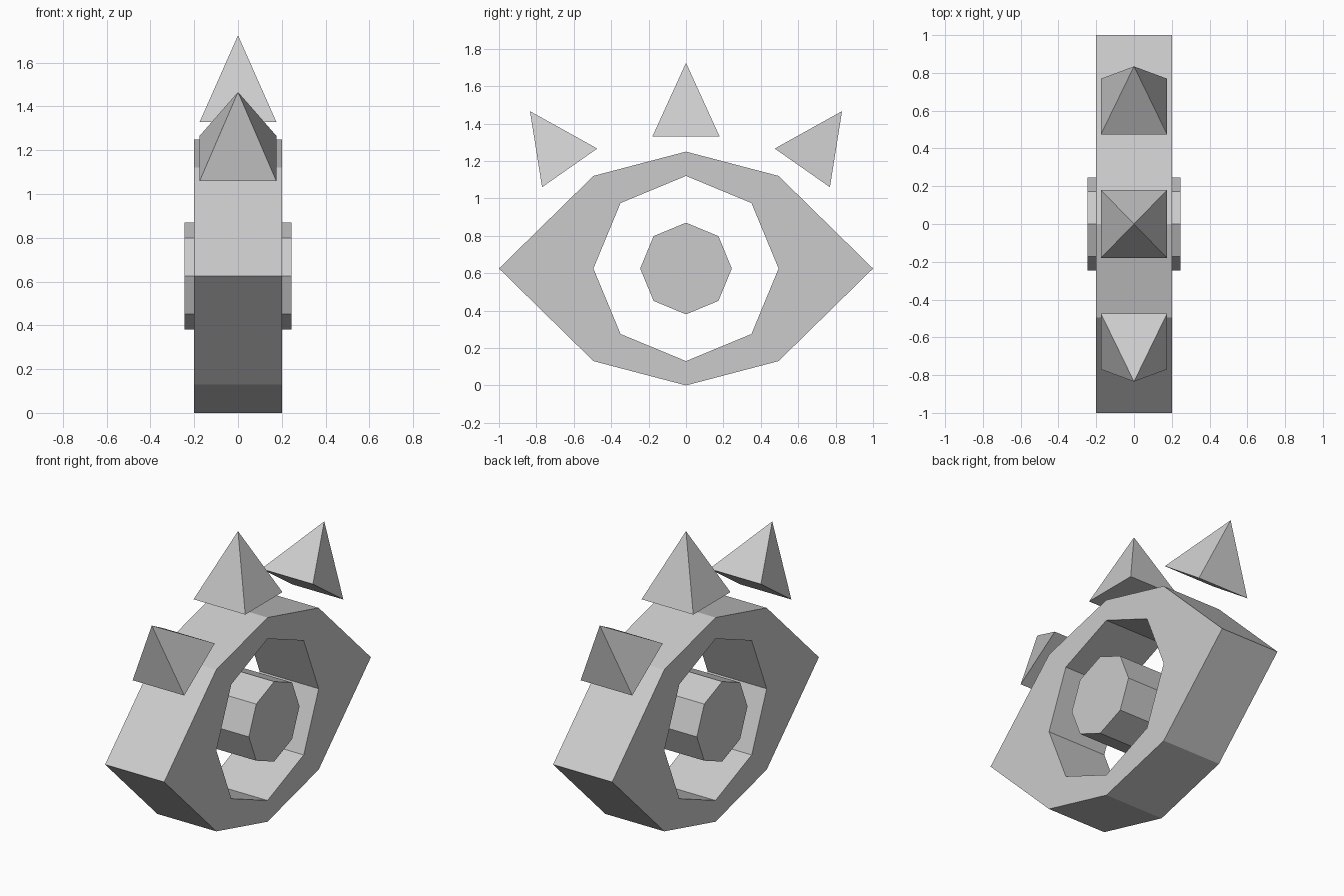
import bpy, bmesh, math
from mathutils import Vector

if "Cube" in bpy.data.objects:
    bpy.data.objects.remove(bpy.data.objects["Cube"])

CZ = 0.625          # height of the eye centre

grey = bpy.data.materials.new("light_grey")
grey.diffuse_color = (0.6, 0.6, 0.6, 1)
grey.use_nodes = True
grey.node_tree.nodes["Principled BSDF"].inputs["Base Color"].default_value = grey.diffuse_color


def finish(name, bm):
    bmesh.ops.recalc_face_normals(bm, faces=bm.faces)
    me = bpy.data.meshes.new(name)
    bm.to_mesh(me)
    bm.free()
    me.materials.append(grey)
    ob = bpy.data.objects.new(name, me)
    bpy.context.collection.objects.link(ob)
    return ob


def loop(bm, x, pts):
    return [bm.verts.new((x, y, z)) for y, z in pts]


def octagon(r):
    return [(r * math.cos(i * math.pi / 4), CZ + r * math.sin(i * math.pi / 4)) for i in range(8)]


def bridge(bm, a, b):
    n = len(a)
    for i in range(n):
        j = (i + 1) % n
        bm.faces.new((a[i], a[j], b[j], b[i]))


# Almond-shaped eye frame with an octagonal opening
outline = [(1, CZ), (0.495, 1.12), (0, 1.25), (-0.495, 1.12),
           (-1, CZ), (-0.495, 0.13), (0, 0), (0.495, 0.13)]
bm = bmesh.new()
rings = [loop(bm, 0.2, outline), loop(bm, 0.2, octagon(0.495)),
         loop(bm, -0.2, octagon(0.495)), loop(bm, -0.2, outline)]
for i in range(4):
    bridge(bm, rings[i], rings[(i + 1) % 4])
finish("eye_frame", bm)

# Octagonal pupil floating in the opening
bm = bmesh.new()
right, left = loop(bm, 0.245, octagon(0.245)), loop(bm, -0.245, octagon(0.245))
bridge(bm, right, left)
bm.faces.new(right)
bm.faces.new(left)
finish("pupil", bm)


# Pyramid lashes fanned over the frame
def lash(name, base_y, base_z, tilt, height):
    axis = Vector((0, math.sin(tilt), math.cos(tilt)))
    side = Vector((0, math.cos(tilt), -math.sin(tilt))) * 0.18
    wide = Vector((0.175, 0, 0))
    centre = Vector((0, base_y, base_z))
    bm = bmesh.new()
    base = [bm.verts.new(centre + wide * a + side * b)
            for a, b in ((1, 1), (-1, 1), (-1, -1), (1, -1))]
    tip = bm.verts.new(centre + axis * height)
    bm.faces.new(base)
    for i in range(4):
        bm.faces.new((base[i], base[(i + 1) % 4], tip))
    finish(name, bm)


lash("middle_lash", 0, 1.33, 0, 0.395)
for name, s in (("front_lash", -1), ("back_lash", 1)):
    lash(name, s * 0.622, 1.163, s * math.radians(35), 0.37)
